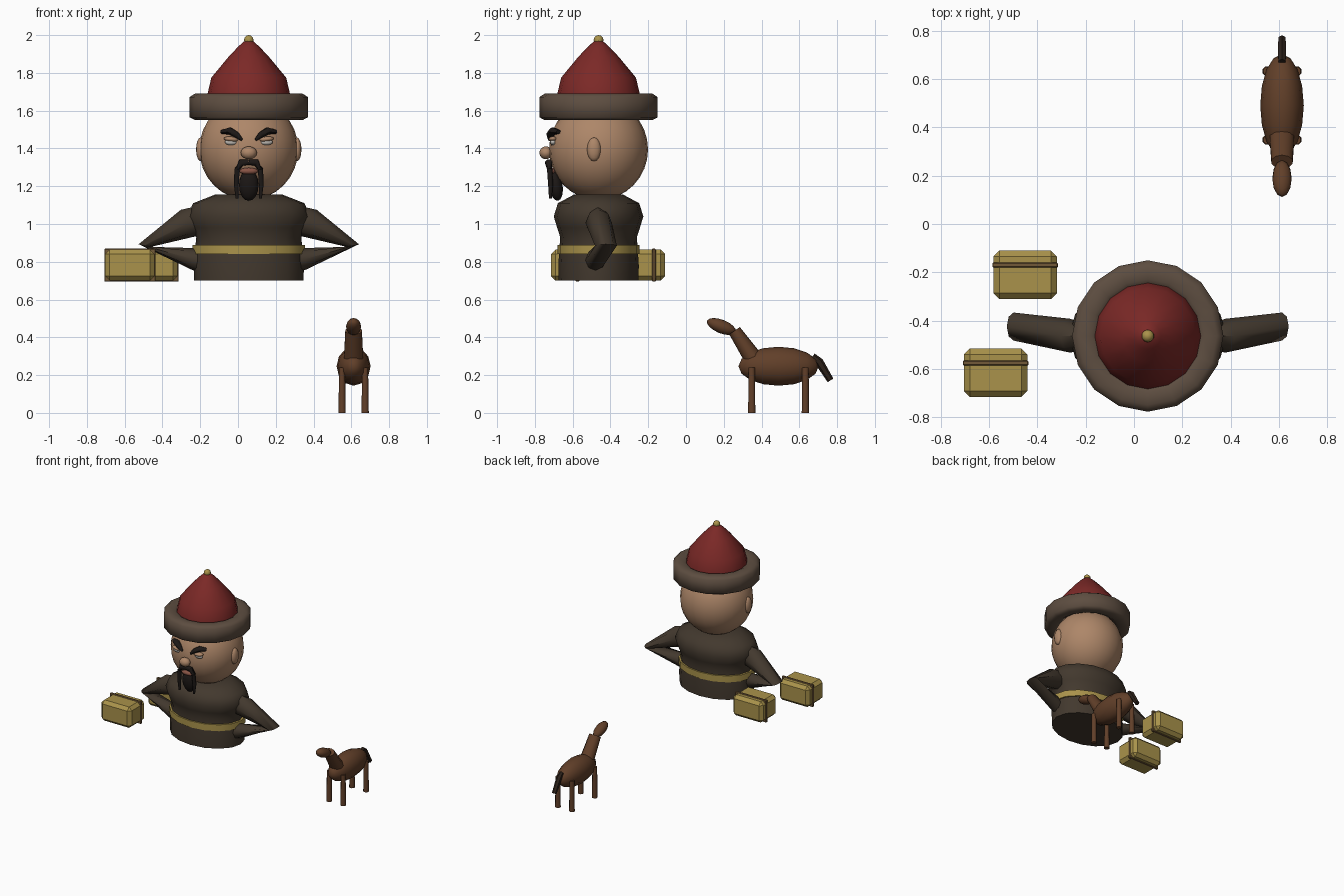
import bpy, bmesh, math
from mathutils import Vector, Matrix

if "Cube" in bpy.data.objects:
    bpy.data.objects.remove(bpy.data.objects["Cube"])

CX, CY = 0.057, -0.463          # figure axis
HX, HY = 0.612, 0.49            # horse centre


def mat(name, r, g, b):
    m = bpy.data.materials.new(name)
    m.diffuse_color = (r, g, b, 1)
    m.use_nodes = True
    m.node_tree.nodes["Principled BSDF"].inputs["Base Color"].default_value = m.diffuse_color
    return m


ROBE = mat("robe", 0.055, 0.040, 0.027)
SKIN = mat("skin", 0.42, 0.24, 0.14)
RED = mat("red_cloth", 0.20, 0.022, 0.02)
FUR = mat("fur", 0.11, 0.075, 0.052)
GOLD = mat("gold", 0.40, 0.29, 0.07)
STRAP = mat("strap", 0.17, 0.10, 0.04)
HAIR = mat("hair", 0.012, 0.009, 0.008)
LIP = mat("lip", 0.25, 0.09, 0.06)
EYE = mat("eye_white", 0.55, 0.52, 0.48)
HORSE = mat("horse_coat", 0.12, 0.05, 0.022)
DARK = mat("dark_hair", 0.025, 0.015, 0.01)


def finish(name, bm, m, angle=50):
    bmesh.ops.recalc_face_normals(bm, faces=bm.faces)
    me = bpy.data.meshes.new(name)
    bm.to_mesh(me)
    bm.free()
    me.materials.append(m)
    ob = bpy.data.objects.new(name, me)
    bpy.context.collection.objects.link(ob)
    bpy.ops.object.select_all(action='DESELECT')
    ob.select_set(True)
    bpy.context.view_layer.objects.active = ob
    bpy.ops.object.shade_smooth_by_angle(angle=math.radians(angle))
    return ob


def loft(name, rings, m, angle=50, loop=False):
    bm = bmesh.new()
    vs = [[bm.verts.new(p) for p in r] for r in rings]
    pairs = list(zip(vs, vs[1:])) + ([(vs[-1], vs[0])] if loop else [])
    n = len(vs[0])
    for a, b in pairs:
        for i in range(n):
            bm.faces.new((a[i], a[(i + 1) % n], b[(i + 1) % n], b[i]))
    if not loop:
        bm.faces.new(vs[0])
        bm.faces.new(vs[-1])
    return finish(name, bm, m, angle)


def turned(name, profile, m, n=16, sy=1.0, angle=50, loop=False):
    rings = [[(CX + r * math.cos(2 * math.pi * i / n),
               CY + sy * r * math.sin(2 * math.pi * i / n), z) for i in range(n)]
             for r, z in profile]
    return loft(name, rings, m, angle, loop)


def ball(name, loc, size, m, rot=(0, 0, 0), u=16, v=10):
    bm = bmesh.new()
    bmesh.ops.create_uvsphere(bm, u_segments=u, v_segments=v, radius=1)
    M = Matrix.Translation(loc)
    for ax, a in zip("XYZ", rot):
        M = M @ Matrix.Rotation(a, 4, ax)
    bm.transform(M @ Matrix.Diagonal((*size, 1)))
    return finish(name, bm, m, 60)


def tube(name, path, m, n=8):
    # path entries: centre, half size along x-ish side, half size along other side
    pts = [Vector(p[0]) for p in path]
    rings = []
    for i, (c, a, b) in enumerate(path):
        d = (pts[min(i + 1, len(pts) - 1)] - pts[max(i - 1, 0)]).normalized()
        s = Vector((1, 0, 0)) if abs(d.x) < 0.7 else Vector((0, 1, 0))
        s = (s - d * s.dot(d)).normalized()
        t = d.cross(s)
        rings.append([Vector(c) + s * a * math.cos(2 * math.pi * (k + .5) / n)
                      + t * b * math.sin(2 * math.pi * (k + .5) / n) for k in range(n)])
    return loft(name, rings, m)


def box(name, c, half, bevel, m):
    bm = bmesh.new()
    bmesh.ops.create_cube(bm, size=2)
    bm.transform(Matrix.Translation(c) @ Matrix.Diagonal((*half, 1)))
    bmesh.ops.bevel(bm, geom=bm.edges[:], offset=bevel, segments=1, affect='EDGES')
    return finish(name, bm, m, 30)


# torso and belt
turned("torso", [(0.29, 0.70), (0.292, 0.78), (0.284, 0.87), (0.278, 0.93), (0.30, 0.98),
                 (0.325, 1.04), (0.295, 1.11), (0.18, 1.155)], ROBE, 16, 0.73)
turned("belt", [(0.28, 0.84), (0.297, 0.84), (0.297, 0.89), (0.28, 0.89)], GOLD, 16, 0.73, 30, True)

# head and hat
ball("head", (CX, CY, 1.395), (0.262, 0.262, 0.268), SKIN, u=24, v=16)
turned("hat_crown", [(0.225, 1.64), (0.218, 1.69), (0.198, 1.775), (0.107, 1.885),
                     (0.055, 1.94), (0.012, 1.978)], RED, 16)
turned("hat_brim", [(0.20, 1.57), (0.235, 1.55), (0.285, 1.55), (0.313, 1.565), (0.313, 1.672),
                    (0.285, 1.69), (0.235, 1.69), (0.20, 1.67)], FUR, 16, 1, 70, True)
ball("hat_button", (CX, CY, 1.974), (0.026, 0.026, 0.026), GOLD, u=10, v=8)

# face
ball("nose", (CX, -0.742, 1.377), (0.043, 0.034, 0.034), SKIN, u=12, v=8)
ball("lips", (CX, -0.71, 1.28), (0.05, 0.02, 0.018), LIP, u=12, v=8)
ball("goatee", (CX, -0.69, 1.205), (0.054, 0.037, 0.083), HAIR, (0.15, 0, 0), 10, 8)
for s, side in ((-1, "left"), (1, "right")):
    ball(side + "_ear", (CX + s * 0.255, -0.487, 1.395), (0.024, 0.037, 0.063), SKIN, u=12, v=8)
    ball(side + "_eye", (CX + s * 0.093, -0.704, 1.434), (0.034, 0.016, 0.017), EYE, u=12, v=8)
    ball(side + "_eyelid", (CX + s * 0.093, -0.704, 1.449), (0.04, 0.023, 0.014), SKIN,
         (0, -s * 0.1, 0), 12, 8)
    tube(side + "_eyebrow", [((CX + s * x, y, z), w, w * 0.8) for x, y, z, w in
         ((0.142, -0.675, 1.488, 0.014), (0.10, -0.703, 1.492, 0.025),
          (0.066, -0.718, 1.473, 0.022), (0.036, -0.722, 1.445, 0.009))], HAIR)
    tube(side + "_moustache", [((CX + s * x, y, z), w, w) for x, y, z, w in
         ((0.0, -0.727, 1.328, 0.016), (0.04, -0.727, 1.325, 0.020), (0.062, -0.722, 1.29, 0.015),
          (0.066, -0.717, 1.21, 0.014), (0.062, -0.718, 1.135, 0.008))], HAIR)

    # bent arm with the hand on the hip
    def ring(cx, cy, cz, hy, hx, hz):
        return [(CX + s * (cx + hx * math.sin(a)), cy + hy * math.cos(a), cz + hz * math.sin(a))
                for a in (2 * math.pi * k / 8 for k in range(8))]
    loft(side + "_arm", [ring(0.26, -0.465, 1.02, 0.05, 0.035, 0.07),
                         ring(0.32, -0.462, 1.005, 0.07, 0.04, 0.07),
                         ring(0.555, -0.424, 0.885, 0.058, 0.028, 0.008),
                         ring(0.30, -0.475, 0.815, 0.05, 0.0, -0.058),
                         ring(0.24, -0.49, 0.80, 0.05, 0.0, -0.055)], ROBE)

# two chests with straps
for i, (x, y) in enumerate(((-0.45, -0.21), (-0.572, -0.615))):
    n = "back_chest" if i == 0 else "front_chest"
    box(n, (x, y, 0.782), (0.131, 0.1, 0.082), 0.024, GOLD)
    box(n + "_strap", (x, y + 0.04, 0.782), (0.136, 0.01, 0.087), 0.004, STRAP)

# horse
ball("horse_body", (HX, HY, 0.247), (0.09, 0.103, 0.212), HORSE, (math.pi / 2, 0, 0), 12, 8)
tube("horse_neck", [((HX, 0.365, 0.275), 0.054, 0.05), ((HX, 0.257, 0.435), 0.046, 0.034)], HORSE, 10)
ball("horse_head", (HX, 0.188, 0.457), (0.04, 0.082, 0.036), HORSE, (-0.38, 0, 0), 12, 8)
for sx, a in ((-1, "left"), (1, "right")):
    for y, b in ((0.348, "front"), (0.632, "back")):
        x = HX + sx * 0.061
        tube(f"{a}_{b}_leg", [((x, y, 0.0), 0.021, 0.021), ((x, y, 0.05), 0.020, 0.020),
                              ((x, y, 0.24), 0.017, 0.019)], HORSE)
tube("horse_tail", [((HX, 0.67, 0.30), 0.016, 0.018), ((HX, 0.705, 0.27), 0.02, 0.023),
                    ((HX, 0.765, 0.172), 0.017, 0.018)], DARK, 6)
